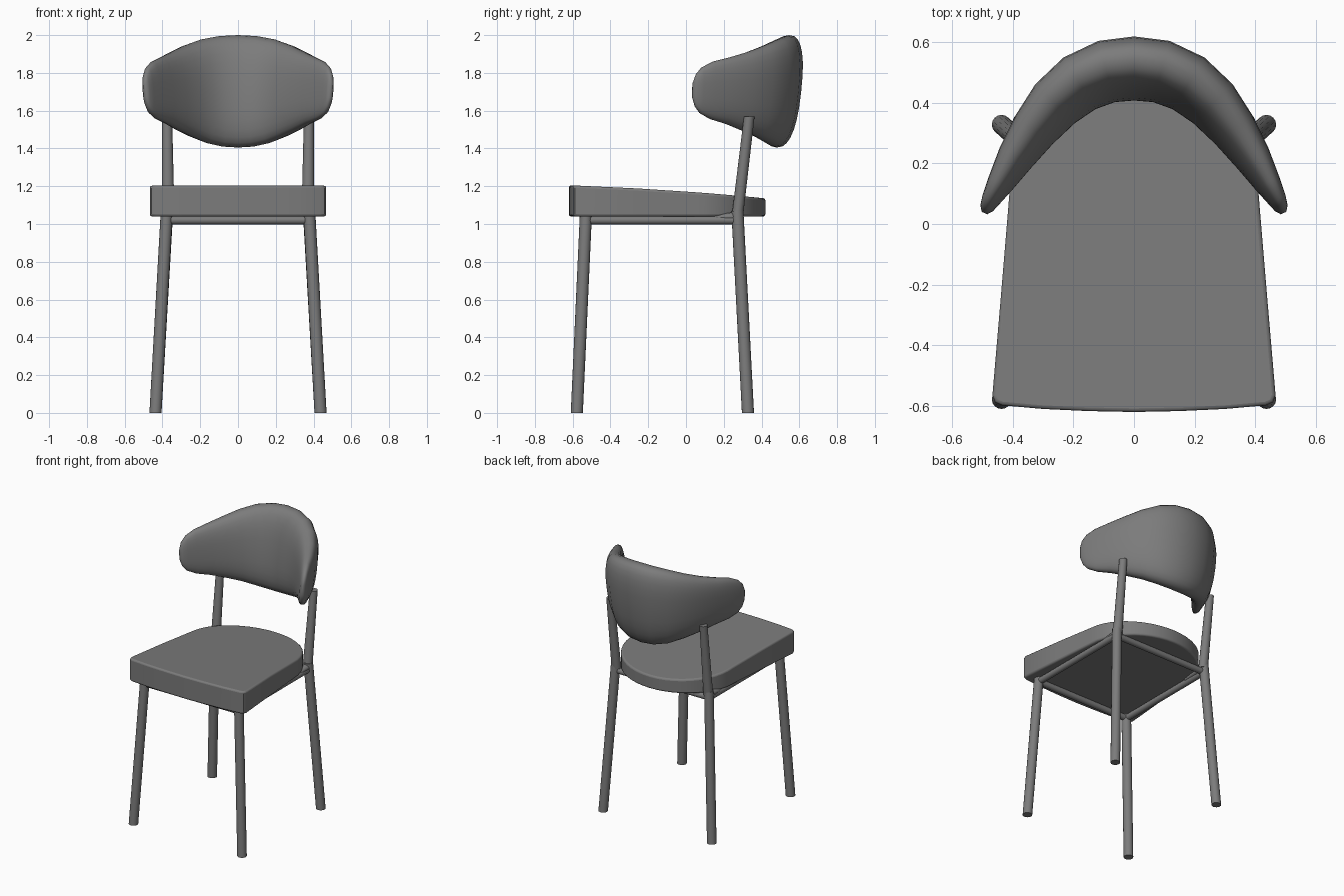
import bpy, bmesh, math
from mathutils import Vector

cube = bpy.data.objects.get("Cube")
if cube:
    bpy.data.objects.remove(cube, do_unlink=True)

grey = bpy.data.materials.new("mid grey")
grey.use_nodes = True
grey.diffuse_color = (0.2, 0.2, 0.2, 1)
grey.node_tree.nodes["Principled BSDF"].inputs["Base Color"].default_value = (0.2, 0.2, 0.2, 1)


def finish(name, bm, angle=40):
    bmesh.ops.recalc_face_normals(bm, faces=bm.faces)
    mesh = bpy.data.meshes.new(name)
    bm.to_mesh(mesh)
    bm.free()
    mesh.materials.append(grey)
    obj = bpy.data.objects.new(name, mesh)
    bpy.context.collection.objects.link(obj)
    bpy.ops.object.select_all(action='DESELECT')
    obj.select_set(True)
    bpy.context.view_layer.objects.active = obj
    bpy.ops.object.shade_smooth_by_angle(angle=math.radians(angle))
    return obj


def loft(name, rings, angle=40):
    """Skin a list of equal rings and cap both ends."""
    bm = bmesh.new()
    loops = [[bm.verts.new(p) for p in ring] for ring in rings]
    n = len(loops[0])
    for a, b in zip(loops, loops[1:]):
        for i in range(n):
            j = (i + 1) % n
            bm.faces.new((a[i], a[j], b[j], b[i]))
    bm.faces.new(loops[0])
    bm.faces.new(loops[-1])
    return finish(name, bm, angle)


def rod(name, start, end, u, v, size_a, size_b, sides=16):
    """Rod whose end sections lie in the plane of u and v."""
    rings = []
    for p, (ru, rv) in ((start, size_a), (end, size_b)):
        angles = [math.tau * i / sides for i in range(sides)]
        rings.append([Vector(p) + u * ru * math.cos(t) + v * rv * math.sin(t) for t in angles])
    return loft(name, rings)


X, Y, Z = Vector((1, 0, 0)), Vector((0, 1, 0)), Vector((0, 0, 1))
round_leg = (0.032, 0.032)
rail = (0.022, 0.022)

# Legs, back posts and side rails
for side, s in (("left", 1), ("right", -1)):
    rod(side + "_front_leg", (s * 0.437, -0.578, 0), (s * 0.378, -0.53, 1.05), X, Y, round_leg, round_leg)
    rod(side + "_back_leg", (s * 0.437, 0.328, 0), (s * 0.375, 0.272, 1.07), X, Y, round_leg, round_leg)
    rod(side + "_back_post", (s * 0.37, 0.272, 1.04), (s * 0.375, 0.335, 1.57), X, Y,
        (0.034, 0.03), (0.026, 0.028))
    rod(side + "_side_rail", (s * 0.378, -0.53, 1.02), (s * 0.378, 0.27, 1.02), X, Z, rail, rail)
    rod(side + "_rail_bracket", (s * 0.37, 0.1, 1.03), (s * 0.37, 0.27, 1.04), X, Z,
        (0.02, 0.01), (0.03, 0.025))

# Cross rails
for name, y in (("front_rail", -0.53), ("back_rail", 0.27)):
    rod(name, (-0.378, y, 1.02), (0.378, y, 1.02), Y, Z, rail, rail)

# Seat cushion: bowed front, tapered sides, rounded back, top falling to the rear
half = [(0.15, -0.617), (0.3, -0.61), (0.435, -0.598), (0.458, -0.588), (0.467, -0.565), (0.44, -0.25)]
for i in range(11):
    t = math.pi / 2 * i / 11
    half.append((0.415 * math.cos(t), 0.05 + 0.37 * math.sin(t)))
outline = [(0, -0.62)] + half + [(0, 0.42)] + [(-x, y) for x, y in reversed(half)]
seat = loft("seat", [[(x, y, 1.04) for x, y in outline],
                     [(x, y, 1.205 - 0.035 * (y + 0.62) - 0.03 * (y + 0.62) ** 2) for x, y in outline]])
bevel = seat.modifiers.new("soft_edge", 'BEVEL')
bevel.width = 0.012
bevel.segments = 3
bevel.limit_method = 'ANGLE'
bevel.angle_limit = math.radians(50)

# Wraparound backrest: centre x, centre y, half thickness, top, bottom
stations = [
    (0, 0.513, 0.097, 2.0, 1.405),
    (0.09, 0.503, 0.096, 1.995, 1.41),
    (0.18, 0.464, 0.092, 1.977, 1.428),
    (0.26, 0.397, 0.084, 1.945, 1.46),
    (0.33, 0.31, 0.071, 1.91, 1.495),
    (0.39, 0.22, 0.057, 1.882, 1.53),
    (0.44, 0.135, 0.041, 1.86, 1.555),
    (0.472, 0.08, 0.029, 1.83, 1.585),
    (0.486, 0.052, 0.021, 1.795, 1.62),
    (0.493, 0.036, 0.009, 1.75, 1.665),
]
path = [(-r[0],) + r[1:] for r in reversed(stations[1:])] + stations
rings = []
for i, (x, y, thick, top, low) in enumerate(path):
    before, after = path[max(i - 1, 0)], path[min(i + 1, len(path) - 1)]
    along = Vector((after[0] - before[0], after[1] - before[1], 0)).normalized()
    outward = Vector((-along.y, along.x, 0))
    ring = []
    for k in range(28):
        c, s = math.cos(math.tau * k / 28), math.sin(math.tau * k / 28)
        across = math.copysign(abs(c) ** 0.8, c)
        up = math.copysign(abs(s) ** 0.8, s)
        lean = 0.33 * thick * up
        ring.append(Vector((x, y, (top + low) / 2 + up * (top - low) / 2))
                    + outward * (across * thick + lean))
    rings.append(ring)
loft("backrest", rings, 70)
